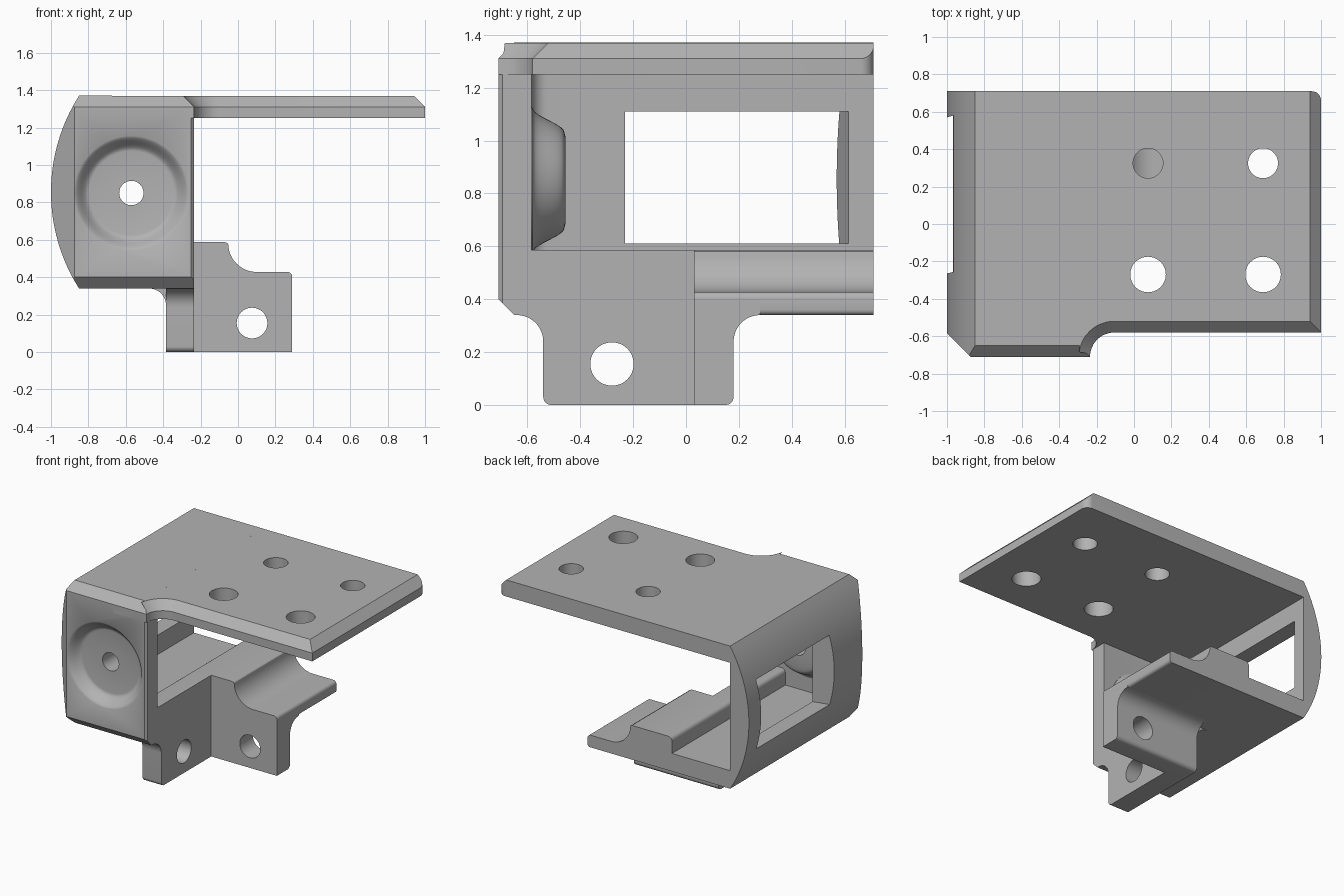
import bpy, bmesh
from math import sin, cos, radians, pi
from mathutils import Vector, Matrix

if "Cube" in bpy.data.objects:
    bpy.data.objects.remove(bpy.data.objects["Cube"], do_unlink=True)

grey = bpy.data.materials.new("plain grey")
grey.use_nodes = True
grey.diffuse_color = (0.45, 0.45, 0.45, 1)
grey.node_tree.nodes["Principled BSDF"].inputs["Base Color"].default_value = grey.diffuse_color

BACK, FRONT, SIDE = 0.71, -0.71, -0.235
LOW, HIGH = 0.34, 1.37


def arc(cx, cy, r, start, end, n=12):
    """Points of a circular arc, angles in degrees."""
    angles = [radians(start + (end - start) * i / n) for i in range(n + 1)]
    return [(cx + r * cos(a), cy + r * sin(a)) for a in angles]


def finish(name, bm):
    bmesh.ops.remove_doubles(bm, verts=bm.verts, dist=0.0001)
    bmesh.ops.recalc_face_normals(bm, faces=bm.faces)
    mesh = bpy.data.meshes.new(name)
    bm.to_mesh(mesh)
    bm.free()
    mesh.materials.append(grey)
    obj = bpy.data.objects.new(name, mesh)
    bpy.context.collection.objects.link(obj)
    return obj


def prism_mesh(points, axis, a, b):
    """Extrude a 2D outline along an axis from a to b."""
    place = {"x": lambda u, v: (a, u, v), "y": lambda u, v: (u, a, v), "z": lambda u, v: (u, v, a)}[axis]
    bm = bmesh.new()
    face = bm.faces.new([bm.verts.new(place(u, v)) for u, v in points])
    out = bmesh.ops.extrude_face_region(bm, geom=[face])
    step = Vector([b - a if axis == k else 0 for k in "xyz"])
    bmesh.ops.translate(bm, vec=step, verts=[g for g in out["geom"] if isinstance(g, bmesh.types.BMVert)])
    bmesh.ops.recalc_face_normals(bm, faces=bm.faces)
    return bm


def prism(name, points, axis, a, b):
    return finish(name, prism_mesh(points, axis, a, b))


def trim(bm, point, normal):
    """Slice off everything beyond a plane and close the cut."""
    geom = bm.verts[:] + bm.edges[:] + bm.faces[:]
    bmesh.ops.bisect_plane(bm, geom=geom, plane_co=point, plane_no=normal, clear_outer=True)
    bmesh.ops.holes_fill(bm, edges=bm.edges, sides=0)


def lathe(name, profile, cx, cz):
    """Turn (radius, y) points about an axis along y."""
    bm = bmesh.new()
    verts = [bm.verts.new((cx + r, y, cz)) for r, y in profile]
    edges = [bm.edges.new(pair) for pair in zip(verts, verts[1:])]
    bmesh.ops.spin(bm, geom=verts + edges, cent=(cx, 0, cz), axis=(0, 1, 0), angle=2 * pi, steps=64)
    return finish(name, bm)


def cut(obj, cutter):
    cutter.hide_render = True
    mod = obj.modifiers.new("cut", "BOOLEAN")
    mod.operation, mod.solver, mod.object = "DIFFERENCE", "EXACT", cutter
    bpy.context.view_layer.objects.active = obj
    bpy.ops.object.modifier_apply(modifier=mod.name)
    bpy.data.objects.remove(cutter, do_unlink=True)


def drill(obj, axis, u, v, r, a, b):
    cut(obj, prism("hole_cutter", arc(u, v, r, 0, 352.5, 47), axis, a, b))


def flare(r0, r1, y0, y1, n=10):
    """Smooth S-shaped slope between two radii."""
    return [(r0 + (r1 - r0) * i / n, y0 + (y1 - y0) * (1 - cos(pi * i / n)) / 2) for i in range(n + 1)]


# Shell with a bowed outer side and chamfered front edges
bm = prism_mesh(arc(-0.041, 0.855, 0.959, 147.5, 212.5, 32) + [(SIDE, LOW), (SIDE, HIGH)], "y", FRONT, BACK)
trim(bm, (0, -0.65, HIGH), (0, -1, 1))
trim(bm, (0, -0.65, LOW), (0, -1, -1))
trim(bm, (-0.875, FRONT, 0), (-1, -1, 0))
trim(bm, (SIDE - 0.015, FRONT, 0), (1, -1, 0))
trim(bm, (SIDE - 0.06, 0, HIGH), (1, 0, 1))
shell = finish("shell", bm)

# Hollow interior, side window and front dish
cut(shell, prism("cavity_cutter", arc(-0.79, -0.525, 0.06, 180, 270, 8)
                 + [(0.2, -0.585), (0.2, 0.9), (-0.85, 0.9)], "z", 0.47, 1.25))
cut(shell, prism("window_cutter", [(-0.8, -0.22), (-0.8, 0.63), (-1.05, 0.555), (-1.05, -0.275)],
                 "z", 0.61, 1.11))
CX, CZ = -0.57, 0.85
cut(shell, lathe("dish_cutter", [(0, -0.64)] + flare(0.225, 0.315, -0.64, -0.712)
                 + [(0.315, -0.8), (0, -0.8)], CX, CZ))
drill(shell, "y", CX, CZ, 0.065, -0.9, -0.4)

# Raised boss behind the dish
boss = lathe("inner_boss", [(0, -0.455), (0.16, -0.455)] + flare(0.18, 0.275, -0.46, -0.58)
             + [(0.275, -0.6), (0, -0.6)], CX, CZ)
drill(boss, "y", CX, CZ, 0.065, -0.9, -0.4)

# Top plate with a notched, chamfered front edge
outline = ([(-0.5, FRONT)] + arc(-0.105, FRONT, 0.13, 180, 90)
           + [(1, -0.58)] + arc(0.95, 0.66, 0.05, 0, 90, 8) + [(-0.5, BACK)])
bm = prism_mesh(outline, "z", 1.25, HIGH)
front_edges = [e for e in bm.edges if all(v.co.z > 1.3 and v.co.y < -0.5 for v in e.verts)]
bmesh.ops.bevel(bm, geom=front_edges, offset=0.06, segments=1, profile=0.5, affect="EDGES")
trim(bm, (0.94, 0, HIGH), (1, 0, 1))
top_plate = finish("top_plate", bm)
for x in (0.075, 0.69):
    for y, r in ((-0.27, 0.095), (0.325, 0.08)):
        drill(top_plate, "z", x, y, r, 1.1, 1.5)

# Rail and lip along the open side of the floor
prism("floor_rail", [(-0.385, LOW)] + arc(-0.355, 0.557, 0.03, 180, 90, 6)
      + arc(-0.07, 0.567, 0.02, 90, 0, 4) + arc(0.1, 0.58, 0.152, 180, 270)
      + arc(0.265, 0.403, 0.025, 90, 0, 6) + arc(0.27, 0.36, 0.02, 0, -90, 4), "y", 0.03, BACK)
prism("front_rail", [(-0.385, LOW)] + arc(-0.355, 0.557, 0.03, 180, 90, 6)
      + [(SIDE, 0.587), (SIDE, LOW)], "y", -0.6, 0.03)

# Hanging tabs with filleted roots and rounded corners
side_tab = prism("side_tab", [(-0.64, 0.38)] + arc(-0.64, 0.24, 0.1, 90, 0)
                 + arc(-0.51, 0.03, 0.03, 180, 270, 6) + [(0.05, 0), (0.05, 0.38)], "x", -0.385, SIDE)
drill(side_tab, "x", -0.28, 0.155, 0.082, -0.6, 0)

cross_tab = prism("cross_tab", [(0.03, 0.4), (0.03, 0)] + arc(0.15, 0.03, 0.03, -90, 0, 6)
                  + arc(0.28, 0.24, 0.1, 180, 90) + [(0.28, 0.4)], "x", -0.385, 0.29)
drill(cross_tab, "y", 0.075, 0.155, 0.082, -0.2, 0.5)

prism("tab_fillet", arc(-0.475, 0.25, 0.09, 90, 0) + [(-0.3, 0.25), (-0.3, 0.36), (-0.475, 0.36)],
      "y", -0.54, 0.18)

# Smooth the curved faces and keep hard edges
bpy.ops.object.select_all(action="DESELECT")
for obj in bpy.context.collection.objects:
    if obj.type == "MESH" and grey.name in obj.data.materials:
        obj.select_set(True)
        bpy.context.view_layer.objects.active = obj
bpy.ops.object.shade_smooth_by_angle(angle=radians(30))
